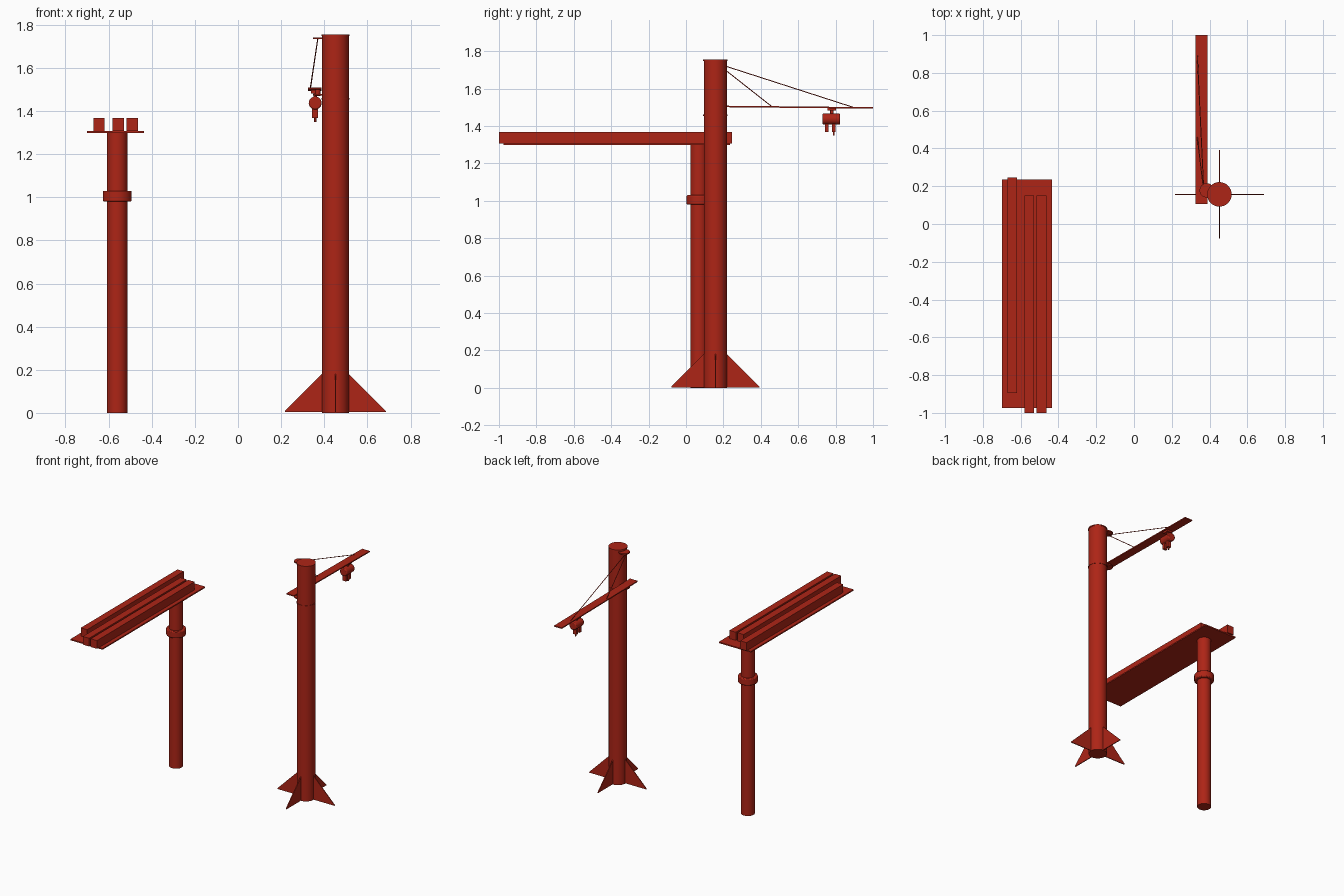
import bpy, bmesh, math
from mathutils import Vector

if "Cube" in bpy.data.objects:
    bpy.data.objects.remove(bpy.data.objects["Cube"])

red = bpy.data.materials.new("red_paint")
red.diffuse_color = (0.42, 0.018, 0.008, 1)
red.use_nodes = True
red.node_tree.nodes["Principled BSDF"].inputs["Base Color"].default_value = red.diffuse_color


def finish(ob, name, bevel=0, smooth=False):
    ob.name = name
    ob.data.materials.append(red)
    if bevel:
        m = ob.modifiers.new("bevel", 'BEVEL')
        m.width, m.segments = bevel, 2
    if smooth:
        bpy.ops.object.shade_smooth_by_angle()
    return ob


def box(name, lo, hi):
    lo, hi = Vector(lo), Vector(hi)
    bpy.ops.mesh.primitive_cube_add(size=1, location=(lo + hi) / 2)
    ob = bpy.context.object
    for v in ob.data.vertices:
        v.co *= (hi - lo)
    return finish(ob, name)


def rod(name, a, b, r, sides=32, bevel=0):
    a, b = Vector(a), Vector(b)
    d = b - a
    bpy.ops.mesh.primitive_cylinder_add(vertices=sides, radius=r, depth=d.length,
                                        location=(a + b) / 2,
                                        rotation=d.to_track_quat('Z', 'Y').to_euler())
    return finish(bpy.context.object, name, bevel, True)


# Left support: post, collar, long plate and three bars
PX, PY = -0.56, 0.07
rod("support_post", (PX, PY, 0), (PX, PY, 1.3), 0.047)
rod("post_collar", (PX, PY, 0.98), (PX, PY, 1.03), 0.067, bevel=0.006)
box("platform_plate", (-0.70, -0.975, 1.298), (-0.435, 0.235, 1.307))
for i, (x, y0, y1) in enumerate([(-0.645, -0.895, 0.245), (-0.555, -1, 0.15), (-0.49, -1, 0.15)]):
    box(f"platform_bar_{i}", (x - 0.026, y0, 1.307), (x + 0.026, y1, 1.368))

# Right mast with bands
MX, MY = 0.452, 0.157
rod("mast", (MX, MY, 0), (MX, MY, 1.755), 0.062)
for z in (1.457, 1.751):
    rod("mast_band", (MX, MY, z - 0.004), (MX, MY, z + 0.004), 0.065)

# Four triangular foot gussets
for k in range(4):
    bm = bmesh.new()
    prof = [(0.03, 0.003), (0.235, 0.003), (0.235, 0.008), (0.06, 0.183), (0.03, 0.183)]
    f = bm.faces.new([bm.verts.new((r, -0.003, z)) for r, z in prof])
    ext = bmesh.ops.extrude_face_region(bm, geom=[f])
    bmesh.ops.translate(bm, vec=(0, 0.006, 0),
                        verts=[v for v in ext["geom"] if isinstance(v, bmesh.types.BMVert)])
    bmesh.ops.recalc_face_normals(bm, faces=bm.faces)
    me = bpy.data.meshes.new("foot_gusset")
    bm.to_mesh(me)
    bm.free()
    ob = bpy.data.objects.new("foot_gusset", me)
    bpy.context.collection.objects.link(ob)
    ob.location = (MX, MY, 0)
    ob.rotation_euler.z = k * math.pi / 2
    finish(ob, f"foot_gusset_{k}")

# Jib arm, sloping slightly down to its tip
jib = box("jib_arm", (0.325, 0.105, 1.497), (0.388, 1.0, 1.505))
jib.rotation_euler.x = -0.01

# Pivot discs on the mast, with a pin under the arm
for z in (1.475, 1.737):
    rod("pivot_disc", (0.385, 0.178, z - 0.004), (0.385, 0.178, z + 0.004), 0.038)
rod("pivot_pin", (0.37, 0.178, 1.47), (0.37, 0.178, 1.505), 0.012, 16)

# Tie rods
for y, z in ((0.9, 1.498), (0.46, 1.503)):
    rod("tie_rod", (0.37, 0.165, 1.735), (0.335, y, z), 0.0025, 8)

# Hoist: trolley, motor barrel, chain blocks and hook
HX, HY = 0.358, 0.777
box("hoist_trolley", (HX - 0.02, HY - 0.02, 1.482), (HX + 0.02, HY + 0.025, 1.497))
rod("hoist_hanger", (HX, HY + 0.003, 1.455), (HX, HY + 0.003, 1.49), 0.009, 16)
rod("hoist_barrel", (HX, HY - 0.047, 1.437), (HX, HY + 0.047, 1.437), 0.03, bevel=0.006)
for y in (0.752, 0.79):
    box("hoist_block", (HX - 0.014, y - 0.01, 1.367), (HX + 0.014, y + 0.01, 1.412))
rod("hoist_hook", (HX, 0.79, 1.35), (HX, 0.79, 1.37), 0.005, 12)
